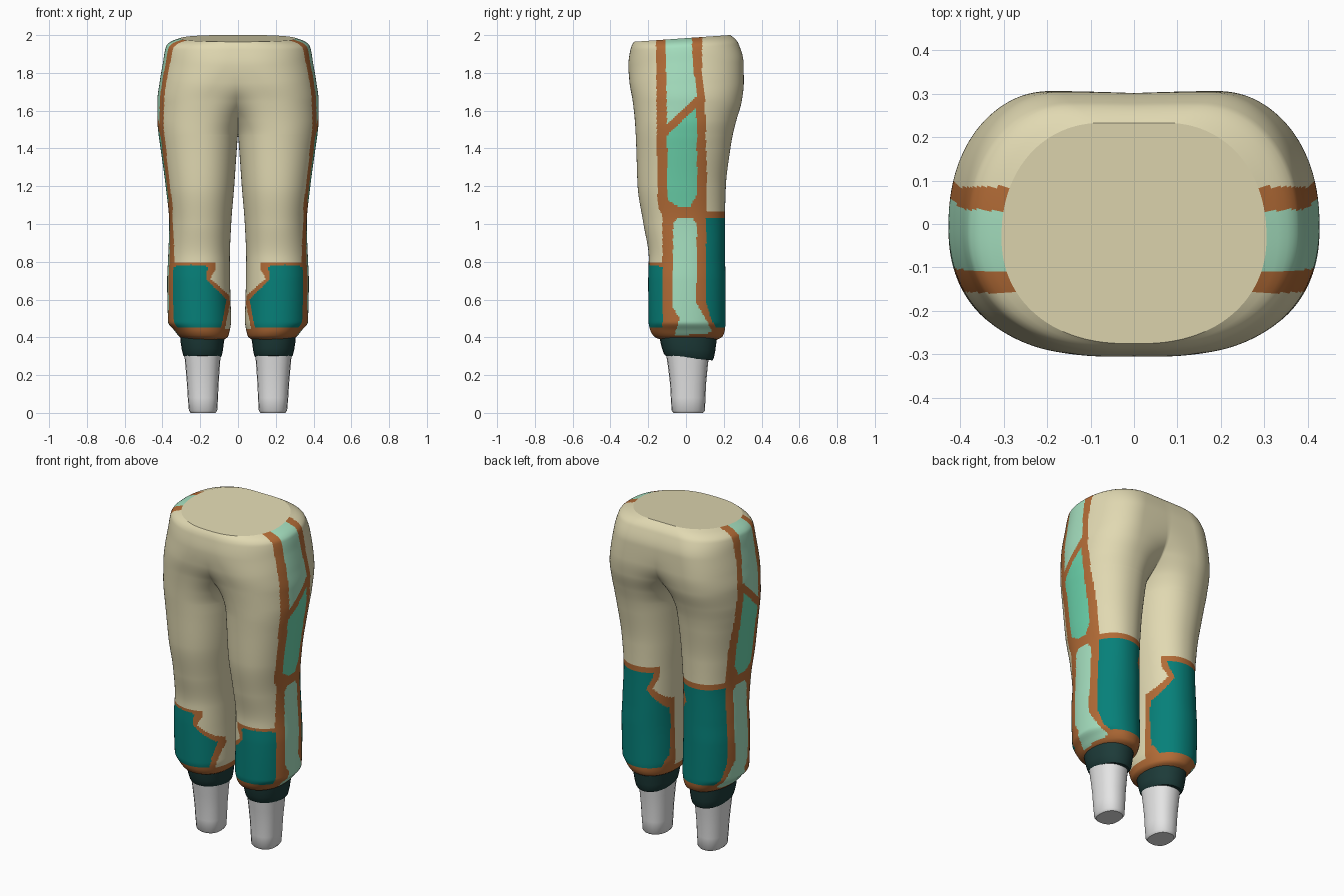
import bpy, bmesh, math

if "Cube" in bpy.data.objects:
    bpy.data.objects.remove(bpy.data.objects["Cube"])

def material(name, srgb):
    m = bpy.data.materials.new(name)
    m.diffuse_color = [((c / 255 + 0.055) / 1.055) ** 2.4 for c in srgb] + [1]
    m.use_nodes = True
    m.node_tree.nodes["Principled BSDF"].inputs["Base Color"].default_value = m.diffuse_color
    return m

CREAM, TRIM, TEAL, MINT, JADE = range(5)
cloth = [material("cream cloth", (225, 217, 178)), material("brown trim", (178, 107, 54)),
         material("teal panel", (6, 128, 121)), material("pale mint", (165, 223, 191)),
         material("jade", (106, 209, 170))]
cuff_mat = [material("dark cuff", (29, 59, 57))]
ankle_mat = [material("pale grey", (228, 228, 228))]

def sample(table, z):
    """Smooth, overshoot-free lookup of a profile table at height z."""
    i = 0
    while i < len(table) - 2 and z > table[i + 1][0]:
        i += 1
    a, b = table[i], table[i + 1]
    p, n = table[max(i - 1, 0)], table[min(i + 2, len(table) - 1)]
    h = b[0] - a[0]
    t = (z - a[0]) / h
    out = []
    for k in range(1, len(a)):
        d = (b[k] - a[k]) / h
        s0 = (a[k] - p[k]) / (a[0] - p[0]) if p is not a else d
        s1 = (n[k] - b[k]) / (n[0] - b[0]) if n is not b else d
        m0 = 0 if s0 * d <= 0 else 2 * s0 * d / (s0 + d)
        m1 = 0 if s1 * d <= 0 else 2 * s1 * d / (s1 + d)
        out.append(a[k] * (2*t**3 - 3*t*t + 1) + b[k] * (3*t*t - 2*t**3)
                   + h * (m0 * (t**3 - 2*t*t + t) + m1 * (t**3 - t*t)))
    return out

def spow(v, e):
    return math.copysign(abs(v) ** e, v)

def loft(name, table, heights, segs, mats, power=2.0, shear=lambda y, z: 0, paint=None):
    """Loft one side; where the inner extent passes x=0 the ring opens there, then mirror."""
    bm = bmesh.new()
    rings = []
    for z in heights:
        xo, xi, front_cx, back_cx, yf, yb = sample(table, z)
        yc = (yf + yb) / 2 - 0.01
        ring = []
        for i in range(segs + 1):
            u = 2 * i / segs - 1
            cx = front_cx if u < 0 else back_cx
            end = math.pi if xi >= 0 else math.pi - math.acos((cx / (cx - xi)) ** (power / 2))
            c, s = spow(math.cos(end * u), 2 / power), spow(math.sin(end * u), 2 / power)
            x = cx + c * ((xo - cx) if c > 0 else (cx - xi))
            y = yc + s * ((yb - yc) if s > 0 else (yc - yf))
            if xi < 0 and i in (0, segs):
                x = 0
            ring.append(bm.verts.new((x, y, z + shear(y, z))))
        rings.append(ring)
    for r0, r1 in zip(rings, rings[1:]):
        for i in range(segs):
            bm.faces.new((r0[i], r0[i + 1], r1[i + 1], r1[i]))
    bm.faces.new(rings[0][:segs][::-1])
    closed = sample(table, heights[-1])[1] >= 0
    bm.faces.new(rings[-1][:segs] if closed else rings[-1])
    bmesh.ops.remove_doubles(bm, verts=bm.verts, dist=1e-5)
    bmesh.ops.recalc_face_normals(bm, faces=bm.faces)
    for f in bm.faces:
        if paint and len(f.verts) < 6:
            f.material_index = paint(f.calc_center_median())
    me = bpy.data.meshes.new(name)
    bm.to_mesh(me)
    bm.free()
    for m in mats:
        me.materials.append(m)
    ob = bpy.data.objects.new(name, me)
    bpy.context.collection.objects.link(ob)
    bpy.ops.object.select_all(action='DESELECT')
    bpy.context.view_layer.objects.active = ob
    ob.select_set(True)
    bpy.ops.object.shade_smooth_by_angle(angle=math.radians(40))
    # Keep the flat end caps crisp
    for poly in me.polygons:
        if poly.loop_total > 5:
            for li in poly.loop_indices:
                me.edges[me.loops[li].edge_index].use_edge_sharp = True
    mod = ob.modifiers.new("mirror", 'MIRROR')
    mod.merge_threshold = 0.0005
    return ob

def inside(u, v, poly):
    hit = False
    for (x0, y0), (x1, y1) in zip(poly, poly[1:] + poly[:1]):
        if (y0 > v) != (y1 > v) and u < x0 + (v - y0) * (x1 - x0) / (y1 - y0):
            hit = not hit
    return hit

# Side stripe outlines in (y, z)
upper_trim = [(-.16, 2.1), (-.155, 1.5), (-.15, 1.1), (-.125, 1.04), (-.125, .4), (.2, .4), (.14, .48),
              (.107, .58), (.107, 1.04), (.112, 1.2), (.10, 1.65), (.085, 1.8), (.085, 2.1)]
top_mint = [(-.11, 2.1), (-.10, 1.53), (.06, 1.68), (.035, 1.85), (.03, 2.1)]
mid_jade = [(-.10, 1.47), (.055, 1.62), (.06, 1.16), (.02, 1.09), (-.04, 1.09), (-.10, 1.13)]
low_mint = [(-.05, 1.03), (.035, 1.03), (.057, 1.0), (.055, .58), (.14, .435), (.11, .42), (-.06, .41),
            (-.035, .5), (-.07, .56), (-.068, 1.0)]
# Knee and calf panel outlines in (x, z)
knee_trim = [(.5, .785), (.25, .80), (.115, .80), (.12, .76), (.145, .71), (.045, .62), (.042, .58),
             (.07, .44), (.5, .44)]
knee_teal = [(.5, .755), (.25, .785), (.16, .775), (.17, .71), (.06, .60), (.09, .45), (.5, .45)]
calf_trim = [(.5, 1.07), (.075, 1.07), (.08, 1.0), (.105, .935), (.03, .83), (.03, .43), (.5, .43)]
calf_teal = [(.5, 1.035), (.10, 1.035), (.105, 1.0), (.135, .93), (.053, .80), (.05, .52), (.07, .455), (.5, .455)]

def paint_trousers(p):
    if p.x > 0.2 and -.2 < p.y < .2:
        for poly, col in ((top_mint, MINT), (mid_jade, JADE), (low_mint, MINT), (upper_trim, TRIM)):
            if inside(p.y, p.z, poly):
                return col
    if p.z < .445:
        return TRIM
    if p.x < .2 and 0 <= p.y < .045:
        return CREAM
    trim, teal = (knee_trim, knee_teal) if p.y < 0 else (calf_trim, calf_teal)
    if inside(p.x, p.z, teal):
        return TEAL
    return TRIM if inside(p.x, p.z, trim) else CREAM

# Trousers: z, outer x, inner x, front centre x, back centre x, front y, back y
trouser_profile = [
    (.385, .27, .085, .18, .18, -.12, .155), (.40, .305, .055, .185, .185, -.165, .19),
    (.44, .34, .043, .195, .195, -.19, .206), (.48, .37, .037, .20, .20, -.198, .209),
    (.70, .375, .042, .205, .205, -.20, .209), (.82, .37, .043, .20, .20, -.197, .207),
    (1.0, .364, .036, .20, .20, -.225, .206), (1.2, .383, .02, .20, .20, -.256, .211),
    (1.4, .41, .006, .20, .205, -.263, .235), (1.47, .42, 0, .20, .205, -.266, .247),
    (1.55, .427, -.03, .19, .205, -.271, .267), (1.65, .427, -.14, .165, .20, -.282, .295),
    (1.75, .415, -.45, .115, .19, -.299, .306), (1.85, .398, -.9, .06, .17, -.305, .304),
    (1.94, .381, -1, .04, .14, -.294, .277), (1.965, .355, -1, .03, .11, -.286, .257),
    (1.9825, .305, -1, .02, .07, -.275, .233)]
ROWS = 190
trouser_z = [.385 + (1.9825 - .385) * i / ROWS for i in range(ROWS + 1)]
loft("trousers", trouser_profile, trouser_z, 180, cloth, 2.15,
     lambda y, z: .07 * (y + .02) * max(0, (z - 1.75) / .2325), paint_trousers)

# Ribbed ankle cuffs, tilted down at the back
cuff_profile = [(.292, .28, .095, .188, .188, -.11, .14), (.305, .29, .085, .188, .188, -.118, .148),
                (.37, .303, .075, .19, .19, -.135, .16), (.40, .306, .07, .19, .19, -.14, .165)]
loft("cuffs", cuff_profile, [.292, .305, .335, .37, .40], 24, cuff_mat, 2.2,
     lambda y, z: -.1 * y * (.4 - z) / .108)

# Ankles
ankle_profile = [(0, .25, .12, .186, .186, -.066, .09), (.012, .26, .11, .186, .186, -.076, .10),
                 (.15, .27, .103, .187, .187, -.084, .106), (.33, .286, .09, .188, .188, -.108, .125)]
loft("ankles", ankle_profile, [0, .012, .08, .15, .24, .33], 20, ankle_mat, 2.3)
